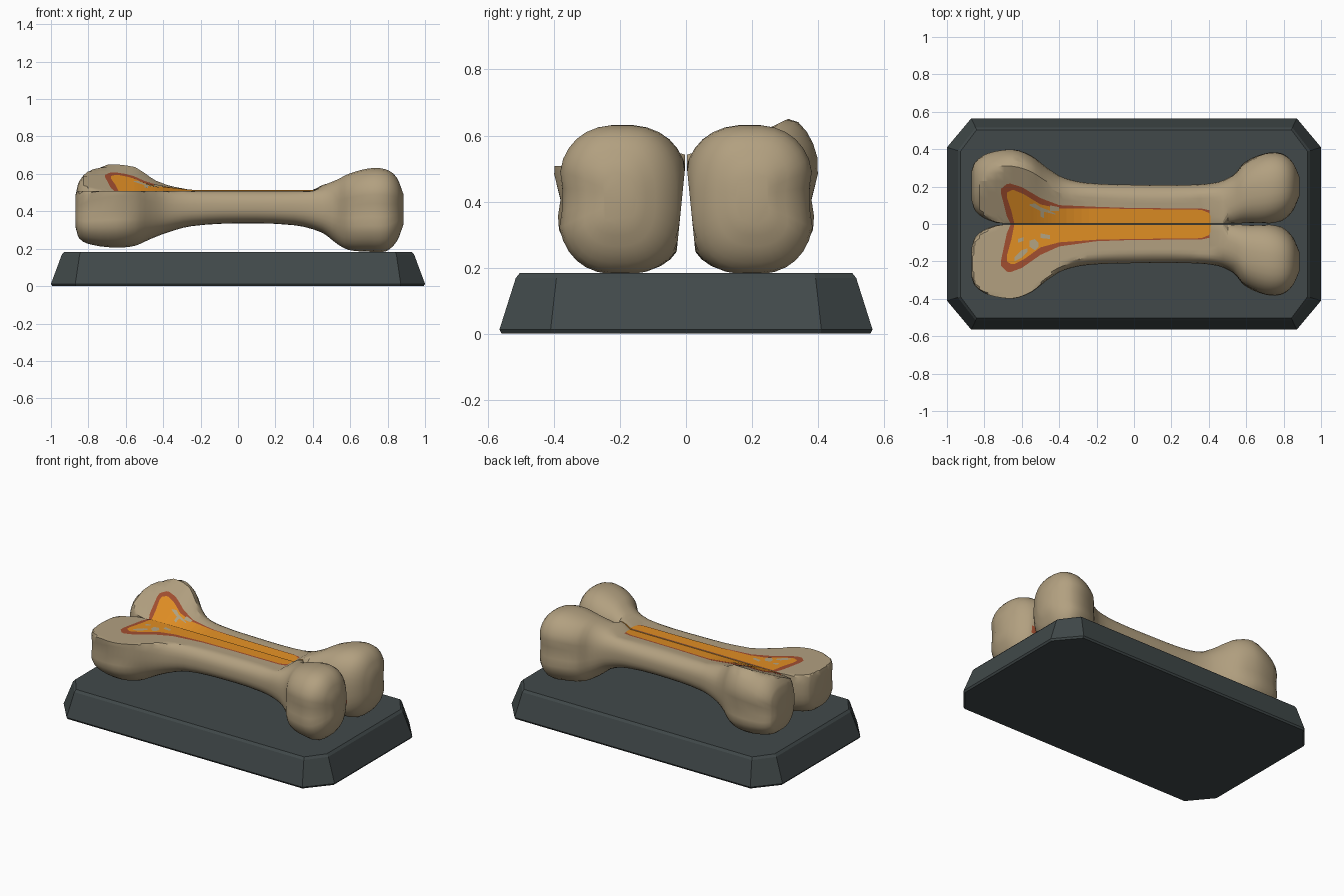
import bpy, bmesh, math

if "Cube" in bpy.data.objects:
    bpy.data.objects.remove(bpy.data.objects["Cube"])


def mat(name, r, g, b):
    lin = lambda c: ((c / 255 + 0.055) / 1.055) ** 2.4 if c > 10 else c / 255 / 12.92
    m = bpy.data.materials.new(name)
    m.diffuse_color = (lin(r), lin(g), lin(b), 1)
    m.use_nodes = True
    m.node_tree.nodes["Principled BSDF"].inputs["Base Color"].default_value = m.diffuse_color
    return m


BONE = mat("bone_tan", 178, 160, 128)
STONE = mat("dark_slate", 65, 73, 74)
MARROW = mat("marrow_orange", 224, 142, 36)
RED = mat("marrow_rim_red", 162, 78, 48)
GREY = mat("spongy_grey", 178, 164, 132)


def finish(bm, name, mats, angle=None):
    bmesh.ops.recalc_face_normals(bm, faces=bm.faces)
    me = bpy.data.meshes.new(name)
    bm.to_mesh(me)
    bm.free()
    ob = bpy.data.objects.new(name, me)
    bpy.context.collection.objects.link(ob)
    for m in mats:
        me.materials.append(m)
    if angle:
        bpy.ops.object.select_all(action='DESELECT')
        ob.select_set(True)
        bpy.context.view_layer.objects.active = ob
        bpy.ops.object.shade_smooth_by_angle(angle=math.radians(angle))
    return ob


# Plinth: tapered slab with clipped corners
def clipped(x, y, cx, cy):
    return [(x, -cy), (x, cy), (cx, y), (-cx, y), (-x, cy), (-x, -cy), (-cx, -y), (cx, -y)]


bm = bmesh.new()
rings = []
for z, d in ((0, .008), (.012, 0), (.168, .058), (.183, .072)):
    rings.append([bm.verts.new((x, y, z)) for x, y in
                  clipped(1 - d, .565 - d * .85, .87 - d * .4, .41 - d * .3)])
for a, b in zip(rings, rings[1:]):
    for i in range(8):
        bm.faces.new((a[i], a[(i + 1) % 8], b[(i + 1) % 8], b[i]))
bm.faces.new(rings[0])
bm.faces.new(rings[-1])
finish(bm, "plinth", [STONE])

# Bone outline keys: x, inner y, outer y, low z, high z
KEYS = [(-.87, .13, .30, .32, .48), (-.85, .07, .345, .255, .56), (-.78, .02, .385, .22, .63),
        (-.65, -.02, .405, .205, .685), (-.55, -.03, .37, .215, .665), (-.47, -.03, .305, .25, .60),
        (-.38, -.03, .25, .285, .545), (-.25, -.03, .22, .32, .525), (0, -.03, .21, .335, .518),
        (.3, -.03, .21, .325, .52), (.45, -.03, .225, .285, .54), (.53, -.02, .265, .225, .57),
        (.59, -.01, .335, .193, .60), (.70, -.01, .385, .183, .63), (.79, .015, .385, .185, .625),
        (.85, .07, .34, .24, .58), (.885, .15, .27, .33, .49)]


def smooth_rows(keys, n=3):
    rows = []
    for i in range(len(keys) - 1):
        p0, p1, p2, p3 = keys[max(i - 1, 0)], keys[i], keys[i + 1], keys[min(i + 2, len(keys) - 1)]
        h = p2[0] - p1[0]
        for s in range(n):
            t = s / n
            row = [p1[0] + h * t]
            for k in range(1, 5):
                m1 = (p2[k] - p0[k]) / (p2[0] - p0[0]) * h
                m2 = (p3[k] - p1[k]) / (p3[0] - p1[0]) * h
                row.append((2*t**3 - 3*t*t + 1) * p1[k] + (t**3 - 2*t*t + t) * m1
                           + (3*t*t - 2*t**3) * p2[k] + (t**3 - t*t) * m2)
            rows.append(row)
    return rows + [list(keys[-1])]


# Height of the split face: sloping on the rear half, flat on the front half
def cut(x, y, side):
    if side < 0:
        z = .508
    else:
        f = min(1, max(0, (-.25 - x) / .3))
        z = .502 + y * (.08 + .40 * f)
    return z + max(0, x - .43) * 2


def wall(z):
    return .003 + max(0, .5 - z) * .1


def bone_half(name, side):
    bm, n, rings = bmesh.new(), 32, []
    for x, y0, y1, z0, z1 in smooth_rows(KEYS):
        yc, ry, zc, rz = (y0 + y1) / 2, (y1 - y0) / 2, (z0 + z1) / 2, (z1 - z0) / 2
        knob = min(1, max(0, (abs(x) - .5) / .12))
        ring = []
        for k in range(n):
            a = 2 * math.pi * (k + .5) / n
            c, s = math.cos(a), math.sin(a)
            inner_top = c < 0 and s > 0 and -.72 < x < .5
            e = 2 / (6 if inner_top else 2.5)
            y = yc + ry * math.copysign(abs(c) ** e, c)
            z = zc + rz * math.copysign(abs(s) ** e, s)
            if c > 0:  # waist between the two knuckles
                y -= .025 * knob * max(0, 1 - abs(z - .41) / .09)
            z = min(z, cut(x, max(y, 0), side))
            y = max(y, wall(z))
            ring.append(bm.verts.new((x, y * side, z)))
        rings.append(ring)
    for a, b in zip(rings, rings[1:]):
        for i in range(n):
            f = bm.faces.new((a[i], a[(i + 1) % n], b[(i + 1) % n], b[i]))
            # split inner wall shows marrow
            if all(abs(abs(v.co.y) - wall(v.co.z)) < .002 for v in f.verts):
                x = f.calc_center_median().x
                f.material_index = 1 if -.66 < x < .68 else 2
    bm.faces.new(rings[0])
    bm.faces.new(rings[-1])
    finish(bm, name, [BONE, MARROW, RED], 28)


# Thin colour plate lying on the split face; rows are x, low y, high y
def plate(name, rows, side, lift, m, steps=5):
    bm, prev = bmesh.new(), None
    pts = []
    for a, b in zip(rows, rows[1:]):
        pts += [[p + (q - p) * s / steps for p, q in zip(a, b)] for s in range(steps)]
    for x, lo, hi in pts + [rows[-1]]:
        cur = [bm.verts.new((x, side * y, cut(min(x, .43), y, side) + lift)) for y in (lo, hi)]
        if prev:
            f = bm.faces.new((prev[0], cur[0], cur[1], prev[1]))
            f.normal_update()
        prev = cur
    ob = finish(bm, name, [m])
    me = ob.data
    if me.polygons[0].normal.z < 0:
        me.flip_normals()


E = .003
RIM = [(-.71, .19, .225), (-.68, .05, .255), (-.66, E, .257), (-.6, E, .235), (-.5, E, .165),
       (-.4, E, .12), (-.2, E, .092), (0, E, .085), (.36, E, .083), (.42, E, .07), (.445, E, .035)]
CORE = [(-.68, .17, .20), (-.655, .08, .215), (-.64, E, .215), (-.59, E, .19), (-.5, E, .125),
        (-.4, E, .098), (-.2, E, .084), (0, E, .08), (.36, E, .076), (.40, E, .06), (.415, E, .03)]
SPECKS = {1: [[(-.56, .10, .105), (-.53, .085, .11), (-.50, .07, .09), (-.46, .06, .075), (-.42, .05, .055)],
              [(-.50, .04, .08), (-.48, .03, .075)], [(-.45, .07, .1), (-.40, .07, .09)]],
          -1: [[(-.64, .18, .20), (-.60, .14, .18), (-.57, .13, .15)],
               [(-.56, .09, .12), (-.53, .08, .14), (-.51, .10, .12)],
               [(-.50, .05, .075), (-.45, .06, .08)], [(-.62, .08, .10), (-.59, .07, .09)]]}

for side, tag in ((1, "rear"), (-1, "front")):
    bone_half(tag + "_bone_half", side)
    fit = lambda rows: [(x, max(E, lo * k), hi * k) for x, lo, hi in rows
                        for k in [.84 if side > 0 and x < -.3 else 1]]
    plate(tag + "_marrow_rim", fit(RIM), side, .003, RED)
    plate(tag + "_marrow", fit(CORE), side, .006, MARROW)
    for i, rows in enumerate(SPECKS[side]):
        plate(f"{tag}_spongy_speck_{i}", rows, side, .009, GREY, 1)
